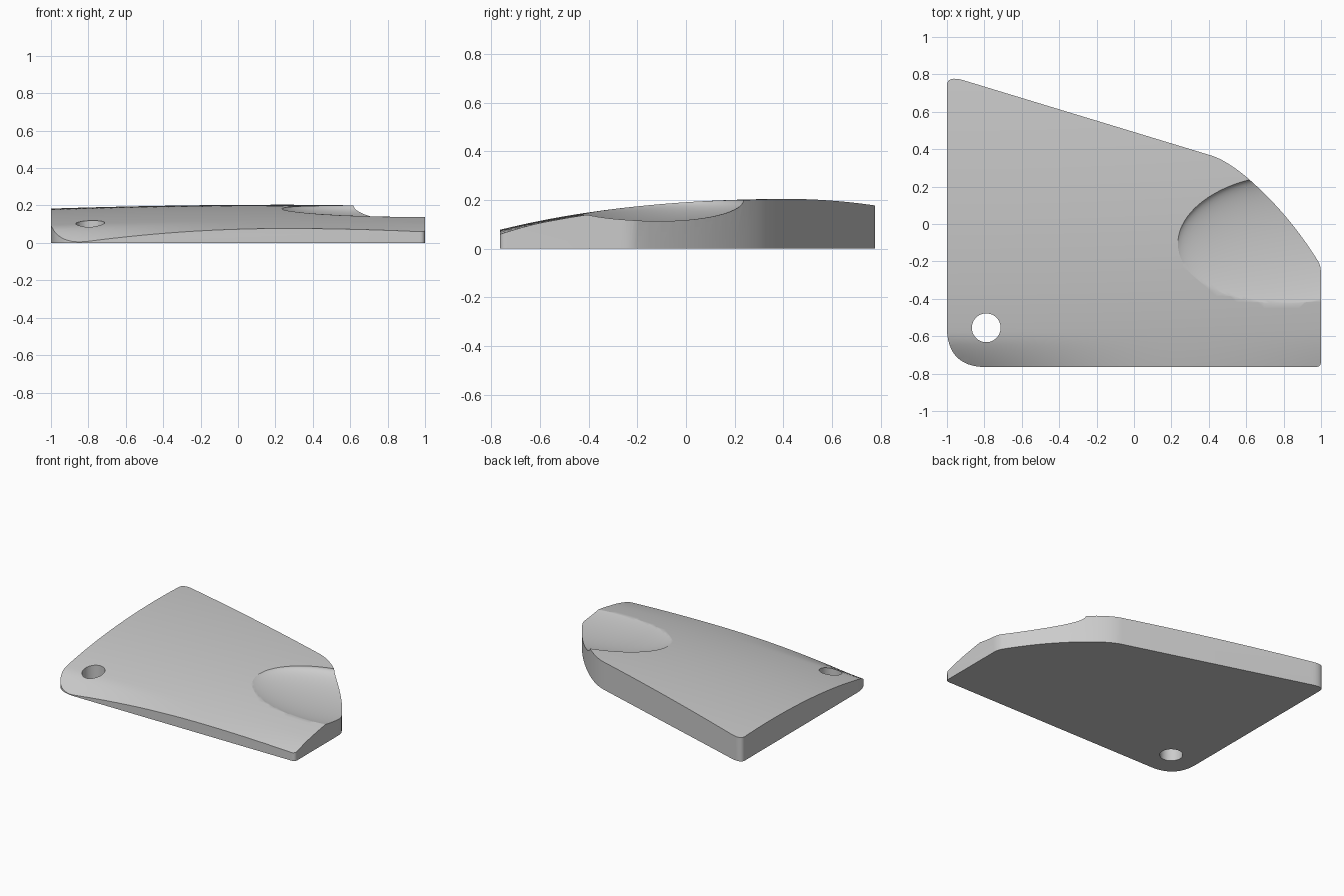
import bpy, bmesh, math
from mathutils import Vector

cube = bpy.data.objects.get("Cube")
if cube:
    bpy.data.objects.remove(cube, do_unlink=True)

grey = bpy.data.materials.new("light_grey")
grey.use_nodes = True
colour = (0.6, 0.6, 0.6, 1)
grey.diffuse_color = colour
grey.node_tree.nodes["Principled BSDF"].inputs["Base Color"].default_value = colour


def add_object(name, bm):
    bmesh.ops.recalc_face_normals(bm, faces=bm.faces)
    mesh = bpy.data.meshes.new(name)
    bm.to_mesh(mesh)
    bm.free()
    mesh.materials.append(grey)
    obj = bpy.data.objects.new(name, mesh)
    bpy.context.collection.objects.link(obj)
    return obj


def extrude_up(bm, faces, height):
    result = bmesh.ops.extrude_face_region(bm, geom=faces)
    verts = [g for g in result["geom"] if isinstance(g, bmesh.types.BMVert)]
    bmesh.ops.translate(bm, verts=verts, vec=(0, 0, height))


def rounded(start, control, end, steps):
    a, b, c = Vector(start), Vector(control), Vector(end)
    return [a * (1 - t) ** 2 + b * 2 * t * (1 - t) + c * t * t
            for t in (i / steps for i in range(steps + 1))]


def top_height(x, y):
    # Crowned surface that falls away more quickly along the front edge
    d = y - 0.42
    roll = min(max((-0.6 - y) / 0.165, 0), 1.3) ** 1.5
    side = x - 0.25
    bend = 0.0145 - 0.003 * y + (0.045 if side < 0 else 0.016) * roll
    return 0.204 - 0.075 * d * d - 0.011 * d ** 4 - bend * side * side


# Plate outline, clockwise from the back right-hand corner
corners = [
    ((-1, 0.74), (-1, 0.795), (-0.91, 0.768), 8),
    ((0.41, 0.367), (0.5, 0.34), (0.62, 0.235), 8),
    ((0.62, 0.235), (0.83, 0.05), (0.985, -0.2), 10),
    ((0.985, -0.2), (1, -0.225), (1, -0.27), 4),
    ((1, -0.735), (1, -0.765), (0.97, -0.765), 6),
    ((-0.79, -0.765), (-0.99, -0.765), (-1, -0.57), 14),
]
outline = []
for corner in corners:
    for p in rounded(*corner):
        if not outline or (p - outline[-1]).length > 1e-4:
            outline.append(p)

bm = bmesh.new()
base = bm.faces.new([bm.verts.new((p.x, p.y, 0)) for p in outline])
extrude_up(bm, [base], 0.4)
plate = add_object("plate", bm)

# Solid under the crowned top
bm = bmesh.new()
bmesh.ops.create_grid(bm, x_segments=60, y_segments=54, size=1)
for v in bm.verts:
    v.co = (v.co.x * 1.1, v.co.y * 0.87, -0.3)
extrude_up(bm, bm.faces[:], 0.2)
for v in bm.verts:
    if v.co.z > -0.2:
        v.co.z = top_height(v.co.x, v.co.y)
crown = add_object("crown_cutter", bm)

# Oval scoop
bm = bmesh.new()
bmesh.ops.create_uvsphere(bm, u_segments=96, v_segments=48, radius=1)
bmesh.ops.scale(bm, verts=bm.verts, vec=(0.63, 0.4, 0.088))
bmesh.ops.translate(bm, verts=bm.verts, vec=(0.85, -0.135, 0.2))
scoop = add_object("scoop_cutter", bm)

# Round through hole
bm = bmesh.new()
bmesh.ops.create_cone(bm, cap_ends=True, segments=48, radius1=0.077,
                      radius2=0.077, depth=1)
bmesh.ops.translate(bm, verts=bm.verts, vec=(-0.79, -0.555, 0))
hole = add_object("hole_cutter", bm)

for cutter, operation in ((crown, 'INTERSECT'), (scoop, 'DIFFERENCE'), (hole, 'DIFFERENCE')):
    mod = plate.modifiers.new(cutter.name, 'BOOLEAN')
    mod.operation = operation
    mod.solver = 'EXACT'
    mod.object = cutter

# Apply the cuts and remove the cutters
bpy.context.view_layer.update()
evaluated = plate.evaluated_get(bpy.context.evaluated_depsgraph_get())
cut_mesh = bpy.data.meshes.new_from_object(evaluated)
plate.modifiers.clear()
plate.data = cut_mesh
for cutter in (crown, scoop, hole):
    bpy.data.objects.remove(cutter, do_unlink=True)

bpy.ops.object.select_all(action='DESELECT')
plate.select_set(True)
bpy.context.view_layer.objects.active = plate
bpy.ops.object.shade_smooth_by_angle(angle=math.radians(25))
